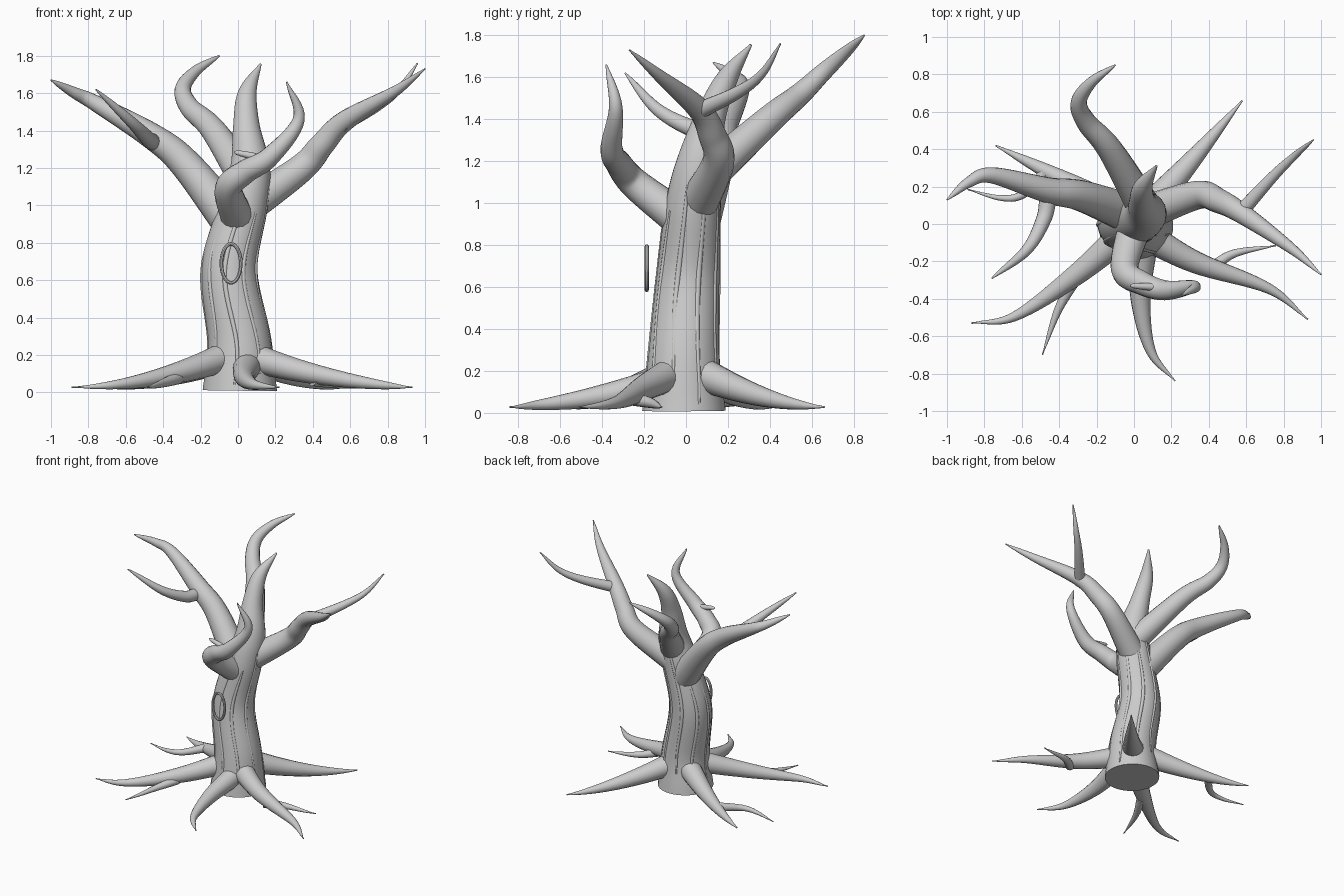
import bpy, bmesh, math
from mathutils import Vector

if "Cube" in bpy.data.objects:
    bpy.data.objects.remove(bpy.data.objects["Cube"])


def catmull(pts, steps=8):
    # smooth path through the given points
    p = [Vector(q) for q in pts]
    p = [p[0] * 2 - p[1]] + p + [p[-1] * 2 - p[-2]]
    out = []
    for i in range(1, len(p) - 2):
        a, b, c, d = p[i - 1:i + 3]
        for s in range(steps):
            t = s / steps
            out.append(0.5 * (2 * b + (c - a) * t + (2 * a - 5 * b + 4 * c - d) * t * t
                              + (3 * b - a - 3 * c + d) * t ** 3))
    return out + [p[-2]]


def fractions(path):
    # share of the length passed at each path point
    d = [0]
    for a, b in zip(path, path[1:]):
        d.append(d[-1] + (b - a).length)
    return [x / d[-1] for x in d]


def tube(name, path, radii, sides=16, closed=False):
    bm = bmesh.new()
    rings, u, n = [], None, len(path)
    for i, q in enumerate(path):
        if closed:
            t = (path[(i + 1) % n] - path[i - 1]).normalized()
        else:
            t = (path[min(i + 1, n - 1)] - path[max(i - 1, 0)]).normalized()
        u = t.orthogonal() if u is None else u
        u = (u - t * u.dot(t)).normalized()
        v = t.cross(u)
        r = max(radii[i], 0.004)
        angles = [2 * math.pi * k / sides for k in range(sides)]
        rings.append([bm.verts.new(q + r * (u * math.cos(a) + v * math.sin(a))) for a in angles])
    pairs = list(zip(rings, rings[1:])) + ([(rings[-1], rings[0])] if closed else [])
    for a, b in pairs:
        for k in range(sides):
            m = (k + 1) % sides
            bm.faces.new((a[k], a[m], b[m], b[k]))
    if not closed:
        bm.faces.new(rings[0][::-1])
        bm.faces.new(rings[-1])
    bmesh.ops.recalc_face_normals(bm, faces=bm.faces)
    me = bpy.data.meshes.new(name)
    bm.to_mesh(me)
    bm.free()
    ob = bpy.data.objects.new(name, me)
    bpy.context.collection.objects.link(ob)
    bpy.context.view_layer.objects.active = ob
    ob.select_set(True)
    bpy.ops.object.shade_smooth_by_angle(angle=math.radians(40))
    ob.select_set(False)


def branch(name, r, *pts, power=0.7):
    # tapers from radius r to a point
    path = catmull(pts)
    tube(name, path, [r * (1 - t) ** power for t in fractions(path)])


def root(name, r, high, *pts):
    # plan path that sinks from the given height to the ground
    path = catmull([(x, y, 0) for x, y in pts])
    ts = fractions(path)
    for q, t in zip(path, ts):
        q.z = 0.028 + high * (1 - t) ** 1.7
    tube(name, path, [r * (1 - t) ** 0.8 for t in ts])


# trunk running up into the central top branch
trunk = catmull([(0.01, -0.01, 0.01, 0.2), (0.01, -0.01, 0.27, 0.17), (-0.045, 0.01, 0.65, 0.15),
                 (0.03, 0.035, 1.0, 0.13), (0.065, 0.065, 1.2, 0.107), (0.045, 0.12, 1.42, 0.072),
                 (0.05, 0.2, 1.6, 0.05), (0.12, 0.31, 1.755, 0.006)])
tube("trunk", [q.xyz for q in trunk], [q[3] for q in trunk], 28)

# branches
branch("left_branch", 0.108, (-0.01, 0.05, 0.88), (-0.28, 0.15, 1.22), (-0.46, 0.18, 1.37),
       (-0.76, 0.26, 1.545), (-0.88, 0.225, 1.605), (-1, 0.13, 1.67), power=0.62)
branch("left_twig", 0.046, (-0.46, 0.13, 1.34), (-0.485, 0.02, 1.36), (-0.575, -0.14, 1.45),
       (-0.76, -0.29, 1.62), power=0.6)
branch("right_branch", 0.095, (0.06, 0.06, 1), (0.34, 0.155, 1.2), (0.45, 0.125, 1.325),
       (0.57, 0.06, 1.45), (0.84, -0.13, 1.61), (1, -0.27, 1.73))
branch("right_twig", 0.042, (0.55, 0.04, 1.43), (0.74, 0.25, 1.53), (0.86, 0.365, 1.62), (0.96, 0.45, 1.76),
       power=0.6)
branch("back_branch", 0.092, (0.06, 0.08, 1.11), (-0.13, 0.4, 1.4), (-0.255, 0.545, 1.52),
       (-0.295, 0.65, 1.62), (-0.23, 0.755, 1.715), (-0.1, 0.85, 1.8), power=0.6)
branch("front_branch", 0.09, (0, -0.02, 0.92), (-0.05, -0.24, 1.09), (0.04, -0.315, 1.18),
       (0.17, -0.355, 1.26), (0.325, -0.335, 1.46), (0.26, -0.38, 1.66), power=0.65)
branch("front_twig", 0.022, (0.14, -0.34, 1.245), (0.07, -0.335, 1.265), (-0.02, -0.33, 1.285), power=0.25)

# main roots
root("front_right_root", 0.08, 0.165, (0.06, -0.06), (0.33, -0.205), (0.72, -0.345), (0.93, -0.51))
root("front_left_root", 0.08, 0.165, (-0.06, -0.06), (-0.32, -0.28), (-0.64, -0.495), (-0.87, -0.53))
root("front_root", 0.078, 0.12, (0.05, -0.1), (0.035, -0.4), (0.09, -0.68), (0.22, -0.84))
root("back_right_root", 0.085, 0.17, (0.05, 0.05), (0.3, 0.33), (0.58, 0.66))
root("back_left_root", 0.085, 0.17, (-0.05, 0.05), (-0.35, 0.22), (-0.74, 0.42))

# thin rootlets forking off the main roots
root("front_left_rootlet", 0.034, 0.05, (-0.32, -0.3), (-0.41, -0.47), (-0.49, -0.7))
root("front_right_rootlet", 0.034, 0.04, (0.4, -0.25), (0.53, -0.16), (0.76, -0.115))
root("back_left_rootlet", 0.032, 0.04, (-0.48, 0.27), (-0.6, 0.155), (-0.72, 0.14), (-0.89, 0.185))

# shallow bark ridges hugging the trunk
for k in range(9):
    a = 2 * math.pi * (k + 0.55) / 9
    part = trunk[1 + k % 3 * 2: 32 - (k * 5) % 9]
    path, radii = [], []
    for i, q in enumerate(part):
        w = a + 0.04 * math.sin(i * 0.35 + k)
        r = 0.005 + 0.009 * math.sin(math.pi * (i + 0.4) / len(part))
        path.append(q.xyz + (q[3] - 0.5 * r) * Vector((math.cos(w), math.sin(w), 0)))
        radii.append(r)
    tube("bark_ridge_%d" % (k + 1), path, radii, 10)

# oval knot ring on the front of the trunk
turn = [2 * math.pi * i / 32 for i in range(32)]
oval = [Vector((-0.037 + 0.052 * math.cos(a), -0.187, 0.69 + 0.104 * math.sin(a))) for a in turn]
tube("knot_ring", oval, [0.01] * 32, 8, closed=True)
